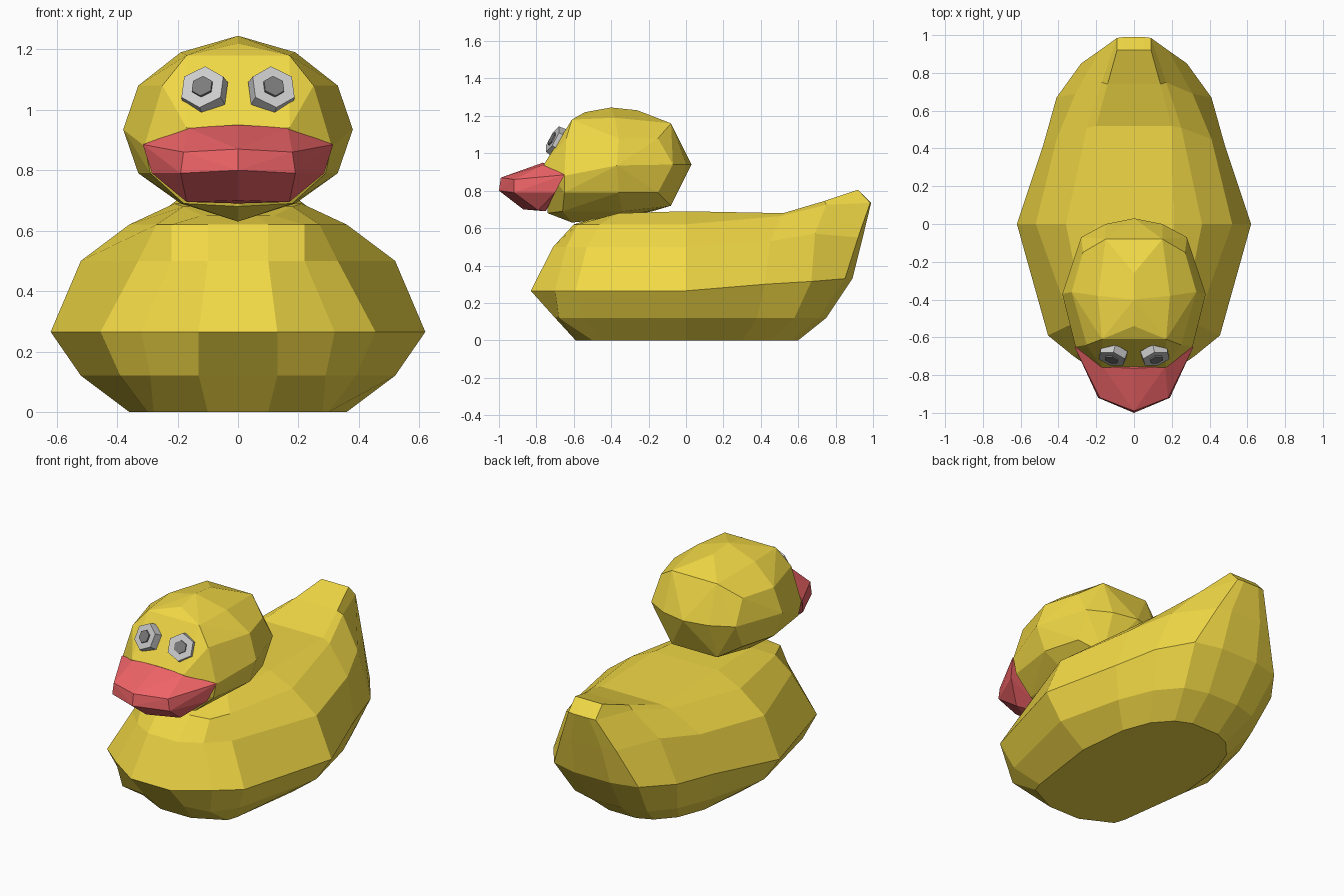
import bpy, bmesh
from mathutils import Vector

if "Cube" in bpy.data.objects:
    bpy.data.objects.remove(bpy.data.objects["Cube"])


def material(name, rgb):
    m = bpy.data.materials.new(name)
    m.diffuse_color = (*rgb, 1)
    m.use_nodes = True
    m.node_tree.nodes["Principled BSDF"].inputs["Base Color"].default_value = m.diffuse_color
    return m


yellow = material("yellow", (0.88, 0.69, 0.06))
red = material("red", (0.88, 0.13, 0.14))
dark = material("dark", (0.2, 0.2, 0.2))


def finish(bm, name, mat=None):
    bmesh.ops.recalc_face_normals(bm, faces=bm.faces)
    me = bpy.data.meshes.new(name)
    bm.to_mesh(me)
    bm.free()
    ob = bpy.data.objects.new(name, me)
    bpy.context.collection.objects.link(ob)
    if mat:
        me.materials.append(mat)
    return ob


def mirrored_hull(name, half, mat):
    """Faceted solid wrapped around half-side points and their mirror images."""
    bm = bmesh.new()
    for x, y, z in half:
        for sx in ((1, -1) if x else (1,)):
            bm.verts.new((sx * x, y, z))
    bmesh.ops.convex_hull(bm, input=bm.verts)
    loose = [v for v in bm.verts if not v.link_faces]
    bmesh.ops.delete(bm, geom=loose, context='VERTS')
    bmesh.ops.dissolve_limit(bm, angle_limit=0.07, verts=bm.verts, edges=bm.edges)
    return finish(bm, name, mat)


# Body: half outlines from chest to tail, stacked bottom to top
base = [(.10, -.59, 0), (.28, -.50, 0), (.30, -.44, 0), (.36, 0, 0),
        (.33, .30, 0), (.27, .46, 0), (.18, .56, 0), (.09, .60, 0)]
lower = [(.13, -.70, .12), (.29, -.68, .12), (.39, -.55, .12), (.52, 0, .12),
         (.43, .38, .12), (.35, .58, .12), (.24, .71, .12), (.10, .75, .12)]
waist = [(.13, -.83, .265), (.32, -.70, .265), (.455, -.59, .265), (.62, 0, .265),
         (.48, .42, .30), (.41, .67, .315), (.28, .85, .33), (.12, .89, .33)]
shoulder = [(.10, -.71, .50), (.22, -.64, .50), (.33, -.53, .50), (.52, 0, .50),
            (.41, .45, .53), (.31, .69, .57), (.18, .92, .55), (.10, .945, .55)]
back = [(.10, -.60, .62), (.22, -.58, .62), (.27, -.46, .62), (.36, 0, .62),
        (.25, .51, .665), (.17, .75, .725), (.09, .985, .735), (.05, .99, .735)]
top = [(.06, -.50, .65), (.12, -.48, .65), (.18, -.36, .68), (.21, 0, .69),
       (.20, .52, .68), (.14, .74, .745), (.09, .92, .805), (.05, .92, .805)]

bm = bmesh.new()
rings = []
for half in (base, lower, waist, shoulder, back, top):
    loop = half + [(-x, y, z) for x, y, z in reversed(half)]
    rings.append([bm.verts.new(p) for p in loop])
n = len(rings[0])
for a, b in zip(rings, rings[1:]):
    for i in range(n):
        j = (i + 1) % n
        bm.faces.new((a[i], a[j], b[j], b[i]))
bm.faces.new(rings[0])
t = rings[-1]
for i in range(n // 2 - 1):
    bm.faces.new((t[i], t[i + 1], t[n - 2 - i], t[n - 1 - i]))
finish(bm, "body", yellow)

# Head
mirrored_hull("head", [
    (0, -.40, 1.245), (0, -.54, 1.22), (0, -.26, 1.23), (.19, -.38, 1.19),
    (.17, -.61, 1.18), (.25, -.64, 1.08), (.17, -.76, .94), (.31, -.65, .88),
    (.29, -.65, .79), (.18, -.66, .69), (0, -.74, .68), (0, -.61, .63),
    (.33, -.36, 1.08), (.38, -.37, .935), (.33, -.36, .79), (.19, -.34, .69),
    (0, -.38, .65), (.15, -.08, 1.16), (.27, -.15, 1.08), (.28, -.07, .94),
    (.27, -.15, .79), (.15, -.08, .72), (0, -.18, .69), (.15, .00, .94),
    (0, .03, .94)], yellow)

# Beak
mirrored_hull("beak", [
    (0, -.765, .95), (.165, -.755, .94), (.315, -.65, .885), (.285, -.70, .79),
    (.17, -.79, .695), (0, -.87, .70), (0, -.75, .69), (0, -.99, .87),
    (.18, -.92, .86), (0, -1.0, .80), (.19, -.92, .79)], red)


# Eyes: six-sided discs lying on the slanted face
def disc(name, centre, normal, radius, depth, mat=None):
    bm = bmesh.new()
    bmesh.ops.create_cone(bm, cap_ends=True, segments=6, radius1=radius,
                          radius2=radius * 0.93, depth=depth)
    ob = finish(bm, name, mat)
    ob.rotation_euler = normal.to_track_quat('Z', 'Y').to_euler()
    ob.location = centre


for side, s in (("left", 1), ("right", -1)):
    normal = Vector((s * 0.22, -0.85, 0.47)).normalized()
    centre = Vector((s * 0.113, -0.695, 1.065))
    disc(side + "_eye", centre, normal, 0.083, 0.045)
    disc(side + "_pupil", centre + normal * 0.02, normal, 0.04, 0.02, dark)
